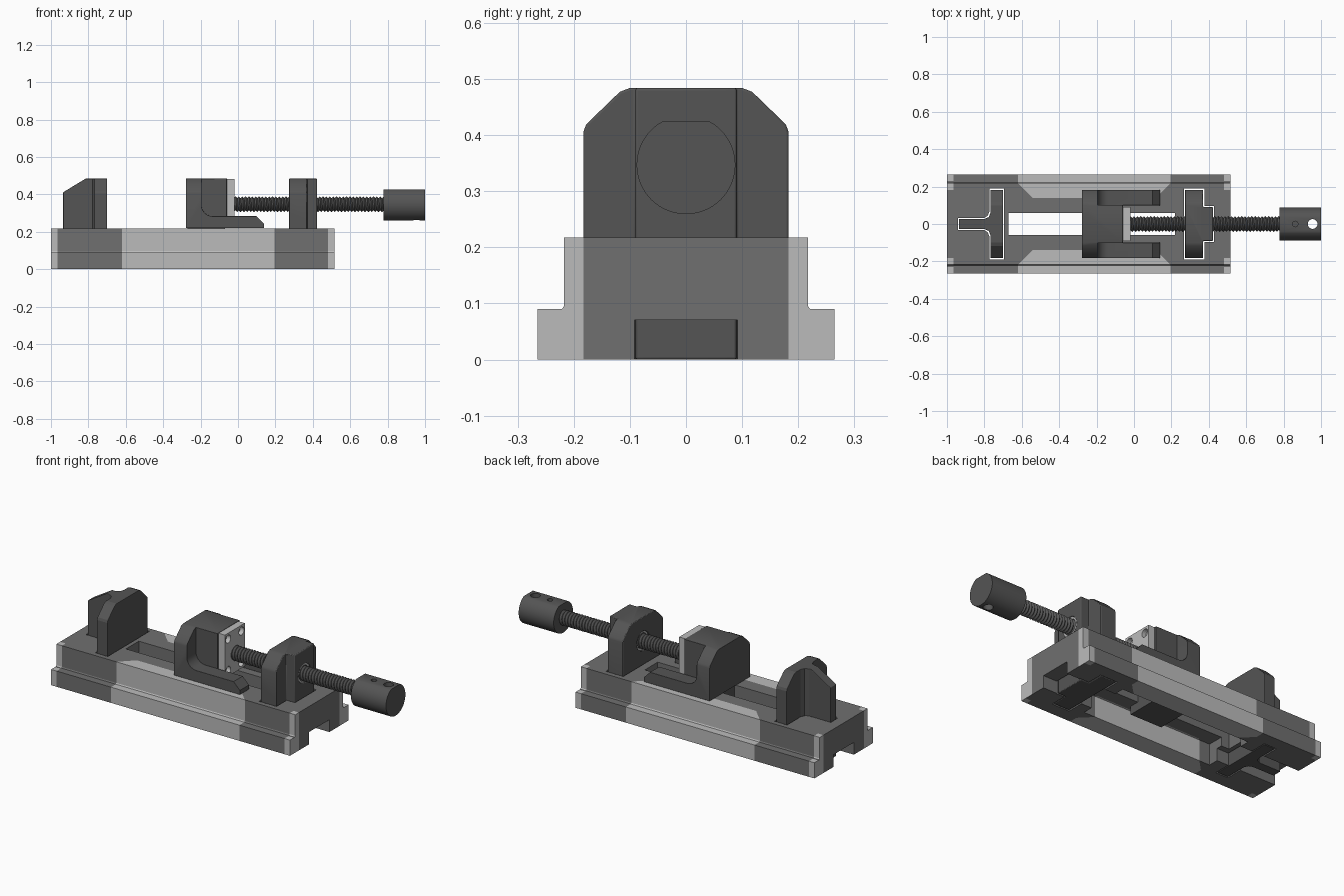
import bpy, bmesh, math
from mathutils import Vector

if "Cube" in bpy.data.objects:
    bpy.data.objects.remove(bpy.data.objects["Cube"])


def material(name, v):
    m = bpy.data.materials.new(name)
    m.diffuse_color = (v, v, v, 1)
    m.use_nodes = True
    m.node_tree.nodes["Principled BSDF"].inputs["Base Color"].default_value = m.diffuse_color
    return m


DARK, MEDIUM, LIGHT = material("dark", 0.09), material("medium", 0.16), material("light", 0.5)


def mesh_object(name, bm, mat=DARK):
    bmesh.ops.recalc_face_normals(bm, faces=bm.faces)
    me = bpy.data.meshes.new(name)
    bm.to_mesh(me)
    bm.free()
    me.materials.append(mat)
    ob = bpy.data.objects.new(name, me)
    bpy.context.collection.objects.link(ob)
    return ob


def prism(name, pts, axis, lo, hi, mat=DARK):
    """Extrude a closed 2D profile along one axis."""
    place = {'x': lambda a, b, t: (t, a, b),
             'y': lambda a, b, t: (a, t, b),
             'z': lambda a, b, t: (a, b, t)}[axis]
    bm = bmesh.new()
    low = [bm.verts.new(place(a, b, lo)) for a, b in pts]
    high = [bm.verts.new(place(a, b, hi)) for a, b in pts]
    bm.faces.new(low)
    bm.faces.new(high)
    n = len(pts)
    for i in range(n):
        j = (i + 1) % n
        bm.faces.new((low[i], low[j], high[j], high[i]))
    return mesh_object(name, bm, mat)


def box(name, x0, x1, y0, y1, z0, z1, mat=DARK):
    return prism(name, [(x0, y0), (x1, y0), (x1, y1), (x0, y1)], 'z', z0, z1, mat)


def circle(a, b, r, n=32):
    return [(a + r * math.cos(2 * math.pi * i / n), b + r * math.sin(2 * math.pi * i / n)) for i in range(n)]


def mirrored(half):
    return half + [(a, -b) for a, b in reversed(half)]


def boolean(ob, op, *others):
    for o in others:
        m = ob.modifiers.new("bool", 'BOOLEAN')
        m.operation, m.solver, m.object = op, 'EXACT', o
        bpy.context.view_layer.objects.active = ob
        bpy.ops.object.modifier_apply(modifier=m.name)
        bpy.data.objects.remove(o)


def bevel(ob, w):
    m = ob.modifiers.new("bevel", 'BEVEL')
    m.width, m.segments = w, 2
    m.limit_method, m.angle_limit = 'ANGLE', math.radians(50)


def smooth(ob, deg=35):
    bpy.ops.object.select_all(action='DESELECT')
    ob.select_set(True)
    bpy.context.view_layer.objects.active = ob
    bpy.ops.object.shade_smooth_by_angle(angle=math.radians(deg))


AXIS_Z = 0.347

# Shared end-on jaw silhouette (y, z)
right_side = [(0.183, 0.0), (0.183, 0.405), (0.178, 0.419), (0.118, 0.477), (0.1, 0.484)]
jaw_outline = right_side + [(-y, z) for y, z in reversed(right_side)]


def fixed_plan(g):
    return mirrored([(-0.935 - g, 0.027 + g), (-0.80, 0.027 + g), (-0.777 - g, 0.037 + g),
                     (-0.767 - g, 0.06 + g), (-0.767 - g, 0.183 + g), (-0.70 + g, 0.183 + g)])


def support_plan(g):
    return mirrored([(0.272 - g, 0.183 + g), (0.37 + g, 0.183 + g),
                     (0.37 + g, 0.09 + g), (0.422 + g, 0.09 + g)])


# Stepped base with slot, end channels, underside recess and jaw pockets
step = [(0.265, 0), (0.265, 0.09), (0.221, 0.09), (0.217, 0.096), (0.217, 0.217)]
base = prism("base", step + [(-y, z) for y, z in reversed(step)], 'x', -1, 0.515, MEDIUM)
base.data.materials.append(LIGHT)
boolean(base, 'DIFFERENCE',
        box("slot", -0.67, 0.22, -0.058, 0.058, -0.1, 0.4),
        box("recess", -0.62, 0.2, -0.15, 0.15, -0.1, 0.12),
        box("channel_left", -1.1, -0.6, -0.092, 0.092, -0.1, 0.07),
        box("channel_right", 0.15, 0.6, -0.092, 0.092, -0.1, 0.07),
        prism("pocket_left", fixed_plan(0.006), 'z', -0.1, 0.4),
        prism("pocket_right", support_plan(0.006), 'z', -0.1, 0.4))

# Lighter shade on the middle flanks and the vertical corner strips
bm = bmesh.new()
bm.from_mesh(base.data)
cuts = [((x, 0, 0), (1, 0, 0)) for x in (-0.965, -0.62, 0.195, 0.48)]
cuts += [((0, s * y, 0), (0, 1, 0)) for y in (0.14, 0.183, 0.23) for s in (-1, 1)]
cuts += [((-0.62, s * 0.217, 0), (1, s, 0)) for s in (-1, 1)]
cuts += [((0.195, s * 0.217, 0), (1, -s, 0)) for s in (-1, 1)]
for co, no in cuts:
    bmesh.ops.bisect_plane(bm, geom=bm.verts[:] + bm.edges[:] + bm.faces[:], dist=1e-5,
                           plane_co=Vector(co), plane_no=Vector(no).normalized())
for f in bm.faces:
    c = f.calc_center_median()
    inset = max(0, 0.217 - abs(c.y))
    middle = abs(c.y) > 0.14 and -0.62 + inset < c.x < 0.195 - inset
    corner = (c.x < -0.965 or c.x > 0.48) and abs(c.y) > (0.183 if c.z > 0.092 else 0.23)
    f.material_index = 1 if middle or corner else 0
bm.to_mesh(base.data)
bm.free()

# Fixed jaw with sloping rear rib
fixed = prism("fixed_jaw", fixed_plan(0), 'z', 0, 0.6)
boolean(fixed, 'INTERSECT',
        prism("outline", jaw_outline, 'x', -1.2, 0.0),
        prism("slope", [(-0.95, -0.1), (-0.95, 0.402), (-0.805, 0.49), (-0.6, 0.49), (-0.6, -0.1)], 'y', -0.5, 0.5))
bevel(fixed, 0.004)

# Screw support block with threaded bushing
support = prism("screw_support", support_plan(0), 'z', 0, 0.6)
boolean(support, 'INTERSECT', prism("outline", jaw_outline, 'x', 0.0, 1.0))
boolean(support, 'DIFFERENCE', prism("bore", circle(0, AXIS_Z, 0.054), 'x', 0.1, 0.6))
bevel(support, 0.004)
smooth(support)
bushing = prism("screw_bushing", circle(0, AXIS_Z, 0.054), 'x', 0.278, 0.418, LIGHT)
boolean(bushing, 'DIFFERENCE', prism("bore", circle(0, AXIS_Z, 0.043), 'x', 0.1, 0.6))
smooth(bushing)

# Sliding jaw: L-shaped cheeks, open middle, central block
cheek = [(-0.278, 0.219), (-0.278, 0.484), (-0.196, 0.484), (-0.196, 0.345)]
cheek += [(-0.136 - 0.06 * math.cos(a), 0.343 - 0.06 * math.sin(a))
          for a in (math.radians(d) for d in (15, 30, 45, 60, 75, 90))]
cheek += [(0.1, 0.283), (0.14, 0.243), (0.14, 0.219)]
slider = prism("sliding_jaw", cheek, 'y', -0.3, 0.3)
boolean(slider, 'DIFFERENCE', box("gap", -0.1, 0.3, -0.1, 0.1, 0.1, 0.6))
boolean(slider, 'UNION', box("core", -0.25, -0.06, -0.101, 0.101, 0.219, 0.6))
boolean(slider, 'INTERSECT', prism("outline", jaw_outline, 'x', -0.5, 0.5))
bevel(slider, 0.004)
smooth(slider)

# Guide and keeper beneath the sliding jaw
box("slider_guide", -0.27, -0.07, -0.052, 0.052, 0.1, 0.225)
box("slider_keeper", -0.27, -0.07, -0.11, 0.11, 0.07, 0.117)

# Screw retaining plate with four bolt holes
plate = box("retaining_plate", -0.06, -0.02, -0.09, 0.09, 0.235, 0.482, LIGHT)
for y in (-0.06, 0.06):
    for z in (0.268, 0.448):
        boolean(plate, 'DIFFERENCE', prism("hole", circle(y, z, 0.023, 20), 'x', -0.045, 0.1, LIGHT))

# Threaded screw: two helices, root and crest
n, pitch, x0, x1 = 24, 0.018, -0.045, 0.80
count = int((x1 - x0) / pitch * n)
bm = bmesh.new()
helix = []
for r, shift in ((0.033, 0), (0.042, pitch / 2)):
    helix.append([bm.verts.new((x0 + pitch * i / n + shift,
                                r * math.cos(2 * math.pi * i / n),
                                AXIS_Z + r * math.sin(2 * math.pi * i / n))) for i in range(count)])
root, crest = helix
for i in range(count - 1):
    bm.faces.new((root[i], root[i + 1], crest[i + 1], crest[i]))
    if i + n + 1 < count:
        bm.faces.new((crest[i], crest[i + 1], root[i + n + 1], root[i + n]))
smooth(mesh_object("lead_screw", bm), 30)

# Knob with flat top, tommy-bar hole and set-screw hole
top = 0.078
a0 = math.asin(top / 0.088)
arc = [math.pi - a0 + (math.pi + 2 * a0) * i / 48 for i in range(49)]
knob = prism("knob", [(0.088 * math.cos(a), AXIS_Z + 0.088 * math.sin(a)) for a in arc], 'x', 0.778, 1.0)
boolean(knob, 'DIFFERENCE',
        prism("bar_hole", circle(0.955, 0, 0.026), 'z', 0.1, 0.6),
        prism("set_hole", circle(0.862, 0, 0.015, 24), 'z', 0.38, 0.6))
smooth(knob)
